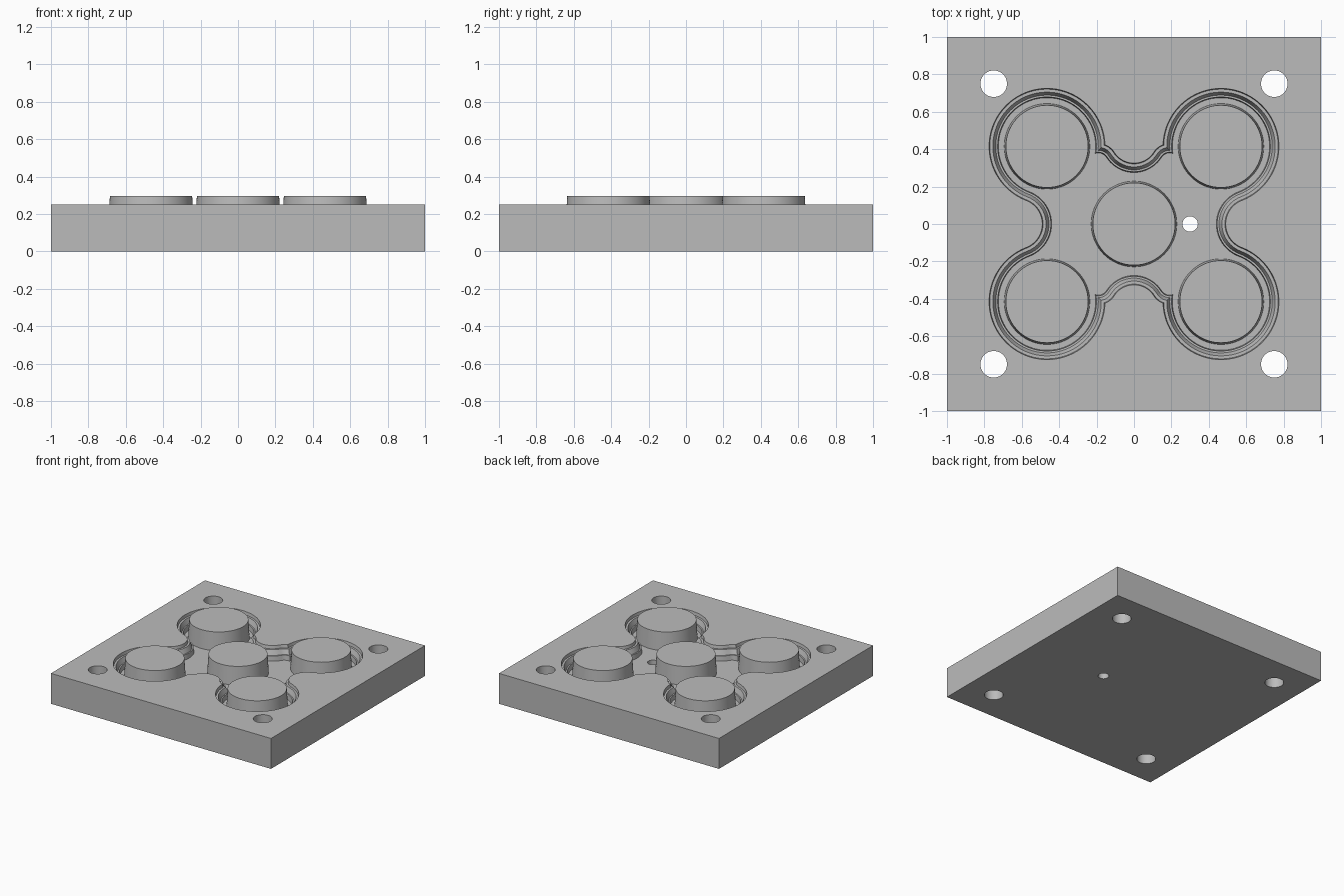
import bpy, bmesh, math
from mathutils import Vector

if "Cube" in bpy.data.objects:
    bpy.data.objects.remove(bpy.data.objects["Cube"])

grey = bpy.data.materials.new("light_grey")
grey.diffuse_color = (0.5, 0.5, 0.5, 1)
grey.use_nodes = True
grey.node_tree.nodes["Principled BSDF"].inputs["Base Color"].default_value = grey.diffuse_color
FLOOR, TOP = 0.145, 0.25


def finish(bm, name):
    bmesh.ops.recalc_face_normals(bm, faces=bm.faces[:])
    me = bpy.data.meshes.new(name)
    bm.to_mesh(me)
    bm.free()
    ob = bpy.data.objects.new(name, me)
    me.materials.append(grey)
    bpy.context.collection.objects.link(ob)
    return ob


def cylinder(name, x, y, z0, z1, r0, r1, n=64):
    bm = bmesh.new()
    bmesh.ops.create_cone(bm, cap_ends=True, segments=n, radius1=r0, radius2=r1, depth=z1 - z0)
    bmesh.ops.translate(bm, verts=bm.verts[:], vec=(x, y, (z0 + z1) / 2))
    return finish(bm, name)


def smooth(ob):
    bpy.ops.object.select_all(action='DESELECT')
    ob.select_set(True)
    bpy.context.view_layer.objects.active = ob
    bpy.ops.object.shade_smooth_by_angle(angle=math.radians(25))


def arc(c, r, a0, a1, n):
    return [Vector((c.x + r * math.cos(a0 + (a1 - a0) * i / n),
                    c.y + r * math.sin(a0 + (a1 - a0) * i / n))) for i in range(n + 1)]


def ang(v):
    return math.atan2(v.y, v.x)


# Pocket outline: lobe, side bump, small notch and middle bump, shrunk by o
LOBE, SIDE = Vector((0.465, 0.415)), Vector((0.625, 0))
NOTCH, MID = Vector((0.19, 0.33)), Vector((0, 0.45))


def outline(o):
    rl, rn = 0.31 - o, 0.10 - o
    rs = (LOBE - SIDE).length - rl
    rm = (MID - NOTCH).length - rn
    # sharp corner where the lobe meets the notch
    d = NOTCH - LOBE
    a = (d.length_squared + rl * rl - rn * rn) / (2 * d.length)
    h = math.sqrt(max(rl * rl - a * a, 0))
    u = d.normalized()
    cusp = LOBE + u * a + Vector((u.y, -u.x)) * h
    if cusp.y < (LOBE + u * a).y:
        cusp = LOBE + u * a - Vector((u.y, -u.x)) * h
    q = arc(SIDE, rs, math.pi, ang(LOBE - SIDE), 14)
    q += arc(LOBE, rl, ang(SIDE - LOBE), ang(cusp - LOBE) % (2 * math.pi), 56)[1:]
    q += arc(NOTCH, rn, ang(cusp - NOTCH), ang(MID - NOTCH), 8)[1:]
    q += arc(MID, rm, ang(NOTCH - MID), -math.pi / 2, 10)[1:]
    # mirror the quarter into a full loop
    half = q + [Vector((-p.x, p.y)) for p in reversed(q[:-1])]
    return half + [Vector((p.x, -p.y)) for p in reversed(half[1:-1])]


# Pocket cutter: stepped wall lofted from (inset, height) pairs
steps = [(0, 0.35), (0, TOP), (0.004, 0.225), (0.02, 0.225),
         (0.036, 0.185), (0.046, 0.185), (0.05, FLOOR)]
bm = bmesh.new()
rings = [[bm.verts.new((p.x, p.y, z)) for p in outline(o)] for o, z in steps]
for a, b in zip(rings, rings[1:]):
    for i in range(len(a)):
        j = (i + 1) % len(a)
        bm.faces.new((a[i], a[j], b[j], b[i]))
bm.faces.new(rings[0])
bm.faces.new(rings[-1])
cutters = [finish(bm, "pocket_cutter")]

# Corner bolt holes and the small feed hole
for x in (-0.75, 0.75):
    for y in (-0.75, 0.75):
        cutters.append(cylinder("bolt_hole_cutter", x, y, -0.1, 0.4, 0.071, 0.071, 48))
cutters.append(cylinder("feed_hole_cutter", 0.3, 0, -0.1, 0.4, 0.041, 0.041, 32))

# Base plate
bm = bmesh.new()
bmesh.ops.create_cube(bm, size=1)
bmesh.ops.scale(bm, verts=bm.verts[:], vec=(2, 2, TOP))
bmesh.ops.translate(bm, verts=bm.verts[:], vec=(0, 0, TOP / 2))
plate = finish(bm, "mould_plate")
for c in cutters:
    m = plate.modifiers.new(c.name, 'BOOLEAN')
    m.operation, m.solver, m.object = 'DIFFERENCE', 'EXACT', c
me = bpy.data.meshes.new_from_object(plate.evaluated_get(bpy.context.evaluated_depsgraph_get()))
plate.modifiers.clear()
plate.data = me
for c in cutters:
    bpy.data.objects.remove(c)
smooth(plate)

# Five slightly tapered posts
spots = [(0, 0)] + [(sx * LOBE.x, sy * LOBE.y) for sx in (-1, 1) for sy in (-1, 1)]
for x, y in spots:
    smooth(cylinder("post", x, y, FLOOR, 0.295, 0.229, 0.22, 72))
